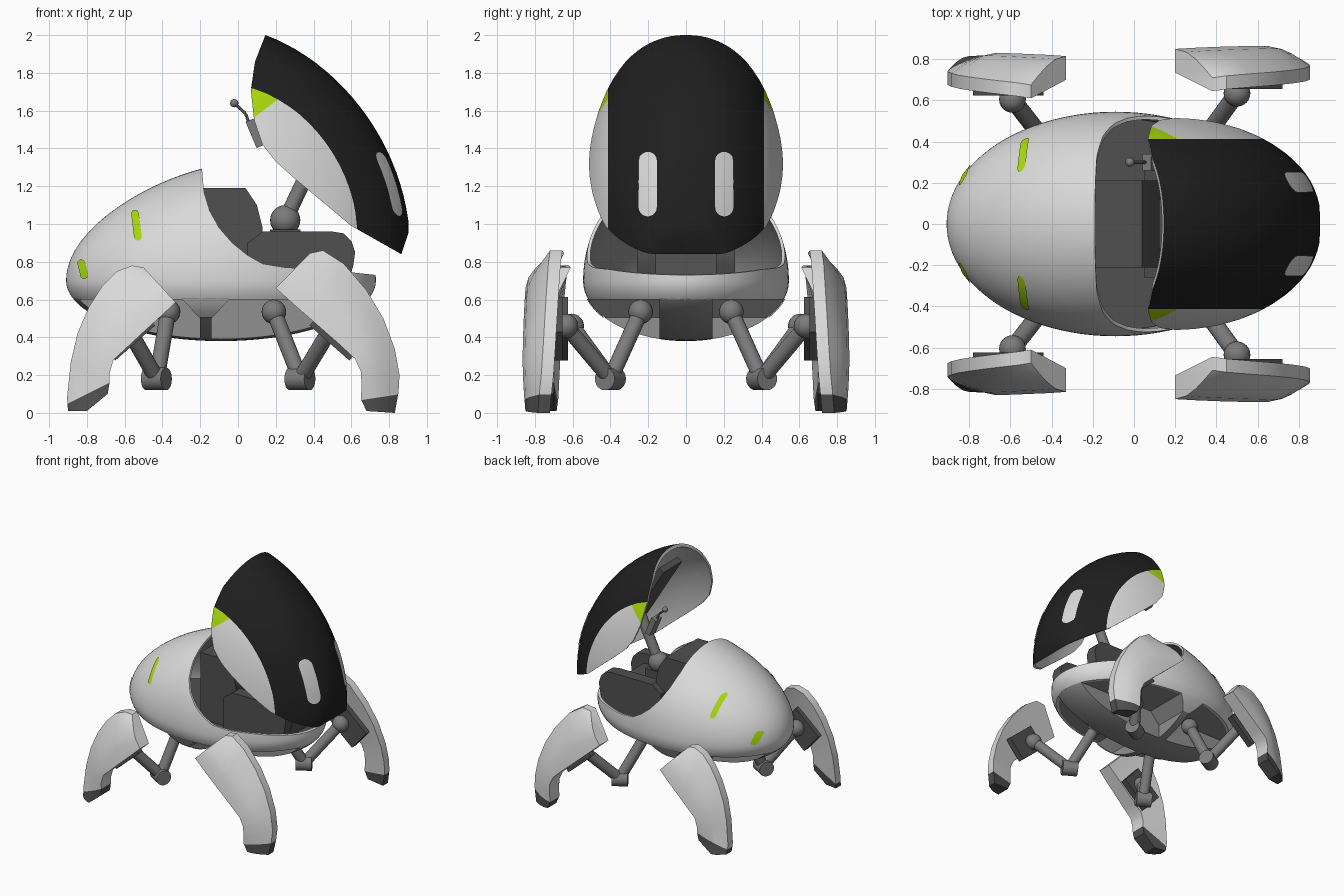
import bpy, bmesh, math
from mathutils import Vector, Matrix
from mathutils.bvhtree import BVHTree

cube = bpy.data.objects.get("Cube")
if cube:
    bpy.data.objects.remove(cube, do_unlink=True)

def material(name, r, g, b):
    m = bpy.data.materials.new(name)
    m.use_nodes = True
    m.diffuse_color = (r, g, b, 1)
    m.node_tree.nodes["Principled BSDF"].inputs["Base Color"].default_value = (r, g, b, 1)
    return m

WHITE = material("shell white", .7, .7, .7)
LINING = material("lining grey", .28, .28, .28)
BLACK = material("visor black", .014, .014, .014)
LIME = material("lime accent", .4, .7, .004)
GREY = material("mid grey", .2, .2, .2)
DARK = material("dark grey", .08, .08, .08)

def finish(name, bm, *mats):
    me = bpy.data.meshes.new(name)
    bm.to_mesh(me)
    bm.free()
    ob = bpy.data.objects.new(name, me)
    bpy.context.collection.objects.link(ob)
    for m in mats:
        me.materials.append(m)
    return ob

def prism(name, pts, y0, y1, *mats):
    """Side profile in x, z extruded across y."""
    bm = bmesh.new()
    face = bm.faces.new([bm.verts.new((x, y0, z)) for x, z in pts])
    new = bmesh.ops.extrude_face_region(bm, geom=[face])["geom"]
    bmesh.ops.translate(bm, vec=(0, y1 - y0, 0),
                        verts=[g for g in new if isinstance(g, bmesh.types.BMVert)])
    bmesh.ops.recalc_face_normals(bm, faces=bm.faces[:])
    return finish(name, bm, *mats)

def rod(name, p, q, r, mat, sides=24):
    p, q = Vector(p), Vector(q)
    turn = (q - p).to_track_quat('Z', 'Y').to_matrix().to_4x4()
    bm = bmesh.new()
    bmesh.ops.create_cone(bm, cap_ends=True, segments=sides, radius1=r, radius2=r,
                          depth=(q - p).length, matrix=Matrix.Translation((p + q) / 2) @ turn)
    finish(name, bm, mat)

def ball(name, p, r, mat):
    bm = bmesh.new()
    bmesh.ops.create_uvsphere(bm, u_segments=24, v_segments=14, radius=r, matrix=Matrix.Translation(p))
    finish(name, bm, mat)

def box(name, loc, size, turn, mat):
    bm = bmesh.new()
    bmesh.ops.create_cube(bm, size=1, matrix=Matrix.Translation(loc)
                          @ Matrix.Rotation(turn, 4, 'Y') @ Matrix.Diagonal((*size, 1)))
    finish(name, bm, mat)

def egg(name, shape, layers, planes, paint, cuts, mats):
    """Solid or hollow egg, painted by rule, trimmed by side profiles."""
    bm = bmesh.new()
    for k in layers:
        verts = bmesh.ops.create_uvsphere(bm, u_segments=72, v_segments=48, radius=1,
                                          matrix=Matrix.Rotation(math.pi / 2, 4, 'Y'))["verts"]
        for v in verts:
            v.co = shape(v.co * k)
        if k < 1:
            for f in {f for v in verts for f in v.link_faces}:
                f.material_index = 1
                f.normal_flip()
    for co, no in planes:
        bmesh.ops.bisect_plane(bm, geom=bm.verts[:] + bm.edges[:] + bm.faces[:], plane_co=co, plane_no=no)
    for f in bm.faces:
        if f.material_index == 0:
            f.material_index = paint(f.calc_center_median())
    tree = BVHTree.FromBMesh(bm)
    ob = finish(name, bm, *mats)
    for operation, pts, half in cuts:
        cutter = prism(name + "_cutter", pts, -half, half)
        cutter.hide_render = True
        mod = ob.modifiers.new("trim", 'BOOLEAN')
        mod.object, mod.operation, mod.solver = cutter, operation, 'EXACT'
        done = bpy.data.meshes.new_from_object(ob.evaluated_get(bpy.context.evaluated_depsgraph_get()))
        ob.modifiers.clear()
        ob.data = done
        bpy.data.objects.remove(cutter, do_unlink=True)
    return tree

def plate(name, tree, rows, direction, mat):
    """Thin plate draped on a surface; rows hold ray start points."""
    bm = bmesh.new()
    grid, d = [], Vector(direction)
    for row in rows:
        hits = [tree.ray_cast(Vector(p), d) for p in row]
        grid.append([bm.verts.new(h[0] + h[1] * .006) for h in hits])
    for a, b in zip(grid, grid[1:]):
        for i in range(len(a) - 1):
            bm.faces.new((a[i], a[i + 1], b[i + 1], b[i]))
    if sum((f.normal for f in bm.faces if not f.normal_update()), Vector()).dot(d) > 0:
        bmesh.ops.reverse_faces(bm, faces=bm.faces[:])
    finish(name, bm, mat)

def stadium(p, q, w, steps=20):
    """Rows of 2D points that fill a round-ended slot from p to q."""
    p, q = Vector(p), Vector(q)
    length, d = (q - p).length, (q - p).normalized()
    for i in range(steps + 1):
        t = length / 2 * (1 - math.cos(math.pi * i / steps))
        over = max(w - t, t - (length - w), 0)
        h = max(math.sqrt(max(w * w - over * over, 0)), .1 * w)
        yield [p + d * t + Vector((-d.y, d.x)) * h * s for s in (-1, 0, 1)]

# Body shell: white egg, open cockpit on top, cut flat below
def body_shape(v):
    rise = .475 + .14 * (v.x + 1) if v.z > 0 else .32
    return Vector((.82 * v.x - .09, .545 * v.y, .7 + rise * v.z))

def first_slot(c):
    return 0

opening = [(-.19, 1.6), (-.19, 1.285), (-.18, 1.17), (-.15, 1.07), (-.1, .98), (-.03, .9),
           (.05, .835), (.13, .79), (.25, .77), (.45, .76), (.73, .73), (1, .71), (1, 1.6)]
below = [(-2, .6), (2, .6), (2, 0), (-2, 0)]
body = egg("body_shell", body_shape, (1, .97), [], first_slot,
           [('DIFFERENCE', opening, 1), ('DIFFERENCE', below, 1)], (WHITE, LINING))

# Belly: narrow keel and a cross bridge between the leg bays
egg("keel", body_shape, (1,), [], first_slot,
    [('INTERSECT', [(-1, .2), (1, .2), (1, .605), (-1, .605)], .14)], (LINING,))
bridge = [(-.3, .605), (-.2, .505), (-.2, .2), (-.14, .2), (-.14, .505), (-.05, .605)]
egg("bridge", body_shape, (1,), [], first_slot, [('INTERSECT', bridge, 1)], (LINING,))

# Canopy: tilted egg with a clipped front lip, black down the middle, lime corners
along, out = Vector((.527, 0, -.85)), Vector((.85, 0, .527))
corner, slope = Vector((.1, 0, 1.575)), Vector((-.6, 0, .8))

def canopy_shape(v):
    y = math.copysign(abs(v.y) ** .909, v.y)
    p = Vector((.043, .545 * y, 1.088)) + along * 1.024 * v.x + out * .8 * v.z
    p.x = min(p.x, .865 + .33 * (p.z - .84) - .9 * (1 - v.length))
    return p

def canopy_paint(c):
    if abs(c.y) < .412:
        return 2
    return 3 if (c - corner).dot(slope) > 0 and c.z < 1.9 else 0

keep = [(.145, 2), (.09, 1.86), (.068, 1.71), (.085, 1.55), (.13, 1.42), (.2, 1.33), (.3, 1.24),
        (.6, .99), (.865, .84), (1.2, .65), (1.2, 2.3), (.27, 2.3)]
canopy = egg("canopy", canopy_shape, (1, .97),
             [((0, .412, 0), (0, 1, 0)), ((0, -.412, 0), (0, 1, 0)), (corner, slope)],
             canopy_paint, [('INTERSECT', keep, 1)], (WHITE, WHITE, BLACK, LIME))

# Lights, stripes and shell tabs on both sides
for side, s in (("left", 1), ("right", -1)):
    plate(f"canopy_light_{side}", canopy,
          [[(2, p.x, p.y) for p in r] for r in stadium((.2 * s, 1.04), (.2 * s, 1.38), .048)],
          (-1, 0, 0), WHITE)
    for n, p, q in (("upper", (-.545, 1.07), (-.525, .91)), ("lower", (-.83, .81), (-.805, .71))):
        plate(f"{n}_stripe_{side}", body,
              [[(a.x, 2 * s, a.y) for a in r] for r in stadium(p, q, .02)], (0, -s, 0), LIME)
    tab = [[(-.17 + h * k / 4, 2 * s, z) for k in range(-4, 5)]
           for z, h in ((.605, .125), (.575, .095), (.54, .065), (.51, .035))]
    plate(f"shell_tab_{side}", body, tab, (0, -s, 0), WHITE)

# Cockpit: floors, seat, side rails and canopy arm
for name, z, mat in (("bay_ceiling", .61, LINING), ("cockpit_floor", .63, DARK)):
    bm = bmesh.new()
    bmesh.ops.create_cone(bm, cap_ends=True, segments=64, radius1=1, radius2=1, depth=.018,
                          matrix=Matrix.Translation((-.09, 0, z)) @ Matrix.Diagonal((.773, .513, 1, 1)))
    finish(name, bm, mat)
prism("seat_back", [(-.2, .63), (-.2, 1.19), (.04, 1.19), (.1, 1.1), (.13, .98), (.13, .63)], -.21, .21, DARK)
prism("seat_cushion", [(.1, .63), (.1, .86), (.2, .88), (.5, .88), (.54, .63)], -.17, .17, DARK)
rail = [(.05, .63), (.05, .9), (.13, .96), (.5, .96), (.56, .95), (.6, .91), (.62, .85), (.61, .78), (.57, .63)]
for side, y in (("left", .16), ("right", -.26)):
    prism(f"side_rail_{side}", rail, y, y + .1, DARK)
box("arm_pedestal", (.25, 0, .84), (.16, .14, .26), 0, DARK)
ball("arm_ball", (.25, 0, 1.02), .08, GREY)
rod("canopy_arm", (.25, 0, 1.02), (.42, 0, 1.38), .04, GREY)
box("canopy_mount", (.3, 0, 1.6), (.05, .24, .6), -.555, DARK)

# Microphone on the canopy rim
box("microphone_bracket", (.09, .3, 1.48), (.045, .08, .15), -.4, GREY)
rod("microphone_stem_lower", (.07, .3, 1.5), (.04, .3, 1.585), .008, GREY, 8)
rod("microphone_stem_upper", (.04, .3, 1.585), (-.02, .3, 1.64), .008, GREY, 8)
ball("microphone_tip", (-.02, .3, 1.64), .022, GREY)

# Leg covers: thin outer arc and thick inner chord, lofted from shoulder to foot
front_arc = [(.38, .845), (.45, .86), (.56, .79), (.68, .65), (.77, .5), (.83, .34), (.855, .2), (.85, .11), (.83, 0)]
front_chord = [(.2, .66), (.3, .57), (.42, .465), (.54, .36), (.62, .285), (.65, .22), (.655, .14), (.65, .075), (.68, .01)]
rear_arc = [(-.5, .77), (-.56, .78), (-.64, .75), (-.72, .67), (-.79, .56), (-.85, .42), (-.885, .27), (-.905, .08), (-.9, .01)]
rear_chord = [(-.33, .585), (-.41, .51), (-.52, .41), (-.6, .335), (-.66, .28), (-.68, .21), (-.68, .16), (-.69, .1), (-.8, .01)]

def leg_cover(name, arc, chord, s, shift, foot_co, foot_no):
    bm = bmesh.new()
    loops = []
    for i, (a, b) in enumerate(zip(arc, chord)):
        a, b, inner = Vector(a), Vector(b), .645 + .075 * i / 8
        crown = .785 + .015 * math.sin(math.pi * i / 8) - inner
        ring = [(a, inner)]
        for t in (0, .1, .25, .45, .7, 1):
            ring.append((a.lerp(b, t), inner + .065 + crown * math.sin(t * math.pi / 2)))
        ring.append((b, .735))
        loops.append([bm.verts.new((p.x, s * (y + shift), p.y)) for p, y in ring])
    for a, b in zip(loops, loops[1:]):
        for i in range(len(a)):
            bm.faces.new((a[i - 1], a[i], b[i], b[i - 1]))
    bm.faces.new(loops[0])
    bm.faces.new(loops[-1])
    bmesh.ops.recalc_face_normals(bm, faces=bm.faces[:])
    co, no = Vector(foot_co), Vector(foot_no)
    bmesh.ops.bisect_plane(bm, geom=bm.verts[:] + bm.edges[:] + bm.faces[:], plane_co=co, plane_no=no)
    for f in bm.faces:
        f.material_index = int((f.calc_center_median() - co).dot(no) < 0)
    finish(name, bm, WHITE, DARK)

# Jointed struts carry each cover
for side, s in (("left", 1), ("right", -1)):
    leg_cover(f"front_leg_cover_{side}", front_arc, front_chord, s, 0, (.7, 0, .075), (-.15, 0, 1))
    leg_cover(f"rear_leg_cover_{side}", rear_arc, rear_chord, s, -.035, (-.8, 0, .1), (-.5, 0, 1))
    for end, hip_x, knee_x, ankle, mount_x, turn in (("front", .19, .33, (.5, .635), .55, .72),
                                                     ("rear", -.37, -.43, (-.59, .605), -.61, -.72)):
        tag = f"{end}_{side}"
        hip, knee, foot = (hip_x, .24 * s, .535), (knee_x, .4 * s, .18), (ankle[0], ankle[1] * s, .46)
        ball(f"hip_ball_{tag}", hip, .065, GREY)
        rod(f"upper_strut_{tag}", hip, knee, .042, GREY)
        rod(f"knee_{tag}", (knee_x - .055, .37 * s, .18), (knee_x + .05, .43 * s, .18), .06, GREY)
        rod(f"lower_strut_{tag}", knee, foot, .042, GREY)
        ball(f"ankle_ball_{tag}", foot, .065, GREY)
        box(f"ankle_housing_{tag}", (mount_x, foot[1] + .045 * s, .445), (.28, .05, .2), turn, DARK)

# Smooth curved faces, keep hard edges
for ob in bpy.context.collection.objects:
    ob.select_set(ob.type == 'MESH')
    bpy.context.view_layer.objects.active = ob
bpy.ops.object.shade_smooth_by_angle(angle=math.radians(35))
